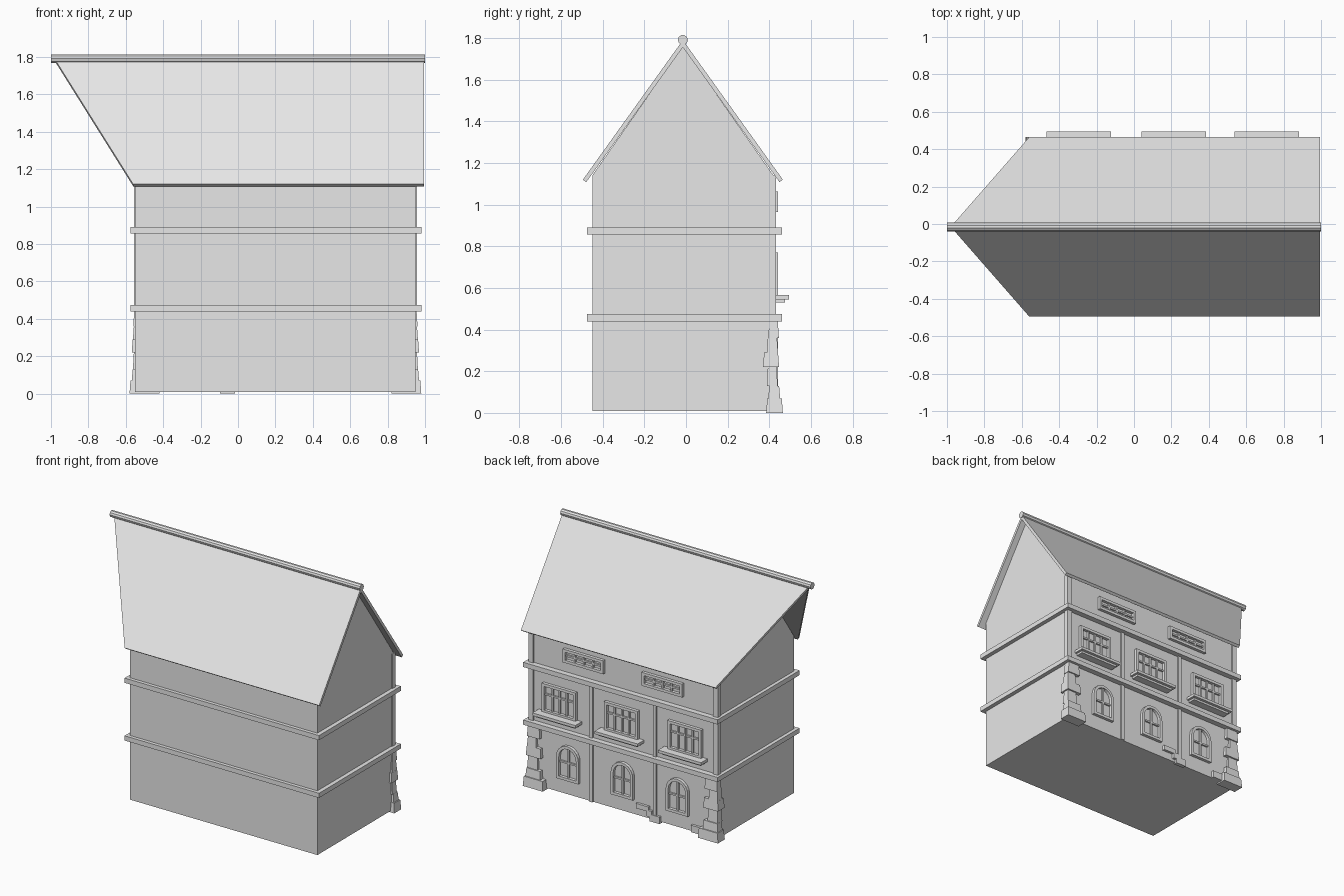
import bpy, bmesh, math
from mathutils import Vector

cube = bpy.data.objects.get("Cube")
if cube:
    bpy.data.objects.remove(cube, do_unlink=True)

grey = bpy.data.materials.new("plain_grey")
grey.use_nodes = True
grey.diffuse_color = (0.8, 0.8, 0.8, 1)
grey.node_tree.nodes["Principled BSDF"].inputs["Base Color"].default_value = (0.8, 0.8, 0.8, 1)

WALL = 0.42            # y of the detailed facade
X0, X1 = -0.55, 0.95   # ends of the house


def make(name, bm):
    bmesh.ops.recalc_face_normals(bm, faces=bm.faces)
    mesh = bpy.data.meshes.new(name)
    bm.to_mesh(mesh)
    bm.free()
    mesh.materials.append(grey)
    obj = bpy.data.objects.new(name, mesh)
    bpy.context.collection.objects.link(obj)
    return obj


def loft(name, start, end):
    """Solid between two matching outlines."""
    bm = bmesh.new()
    a = [bm.verts.new(p) for p in start]
    b = [bm.verts.new(p) for p in end]
    bm.faces.new(a)
    bm.faces.new(b)
    for i in range(len(a)):
        j = (i + 1) % len(a)
        bm.faces.new((a[i], a[j], b[j], b[i]))
    return make(name, bm)


def rect(x0, x1, y0, y1, z):
    return [(x0, y0, z), (x1, y0, z), (x1, y1, z), (x0, y1, z)]


def box(name, x0, x1, y0, y1, z0, z1):
    return loft(name, rect(x0, x1, y0, y1, z0), rect(x0, x1, y0, y1, z1))


def frame(name, outer, inner, y0, y1):
    """Raised ring on the facade between two xz outlines."""
    bm = bmesh.new()
    loops = [[bm.verts.new((x, y, z)) for x, z in pts]
             for pts, y in ((outer, y0), (outer, y1), (inner, y1), (inner, y0))]
    n = len(outer)
    for k in range(4):
        p, q = loops[k], loops[(k + 1) % 4]
        for i in range(n):
            j = (i + 1) % n
            bm.faces.new((p[i], p[j], q[j], q[i]))
    return make(name, bm)


def square(cx, half, z0, z1):
    return [(cx - half, z0), (cx + half, z0), (cx + half, z1), (cx - half, z1)]


def arch(cx, half, z0, z1):
    spring = z1 - half
    curve = [(cx + half * math.cos(math.pi * i / 10), spring + half * math.sin(math.pi * i / 10))
             for i in range(11)]
    return [(cx - half, z0), (cx + half, z0)] + curve


# House body with gable ends
gable = [(-0.45, 0.01), (WALL, 0.01), (WALL, 1.14), (-0.015, 1.76), (-0.45, 1.14)]
loft("house_body", [(X0, y, z) for y, z in gable], [(X1, y, z) for y, z in gable])

# Roof slopes with a raking end, and the ridge roll
for side, eave in (("front", -0.495), ("back", 0.465)):
    out = math.copysign(1, eave)
    top = [Vector(p) for p in ((-0.98, -0.015, 1.79), (0.995, -0.015, 1.79),
                               (0.995, eave, 1.12), (-0.56, eave, 1.12))]
    drop = Vector((0, -0.016 * out, -0.012))
    loft(side + "_roof", top, [p + drop for p in top])
ridge = [(-0.015 + 0.024 * math.cos(math.tau * i / 10), 1.791 + 0.024 * math.sin(math.tau * i / 10))
         for i in range(10)]
loft("ridge_roll", [(-1, y, z) for y, z in ridge], [(1, y, z) for y, z in ridge])

# Belt courses
for label, z in (("lower", 0.44), ("upper", 0.857)):
    box(label + "_belt", -0.575, 0.98, -0.475, 0.46, z, z + 0.034)

# Timber posts
for label, x0, x1 in (("right", X0 - 0.007, X0 + 0.03), ("left", X1 - 0.03, X1 + 0.007)):
    box(label + "_corner_post", x0, x1, 0.395, 0.432, 0.44, 1.14)
for i, x in enumerate((-0.05, 0.46)):
    box(f"middle_post_{i}", x - 0.013, x + 0.013, WALL - 0.01, 0.432, 0.01, 0.86)

# Stacked corner stones: z0, z1, inset along wall, y start, y end, overhang
stones = [(0.00, 0.07, 0.13, 0.385, 0.465, 0.03),
          (0.07, 0.13, 0.10, 0.395, 0.452, 0.018),
          (0.13, 0.22, 0.07, 0.388, 0.440, 0.012),
          (0.22, 0.29, 0.10, 0.370, 0.447, 0.018),
          (0.29, 0.36, 0.06, 0.388, 0.442, 0.012),
          (0.36, 0.44, 0.09, 0.395, 0.446, 0.010)]
for label, corner, s in (("left", X1, 1), ("right", X0, -1)):
    for i, (z0, z1, inset, y0, y1, over) in enumerate(stones):
        xa, xb = sorted((corner - s * inset, corner + s * over))
        t = 0.005
        loft(f"{label}_corner_stone_{i}", rect(xa, xb, y0, y1, z0),
             rect(xa + t, xb - t, y0 + t, y1 - t, z1))

# Loose facing stones at the foot of the wall
for i, (x, w, z0, z1) in enumerate(((0.045, 0.1, 0.065, 0.1), (-0.055, 0.08, 0, 0.05),
                                    (-0.01, 0.04, 0.03, 0.075), (-0.39, 0.09, 0.01, 0.06))):
    box(f"foot_stone_{i}", x - w / 2, x + w / 2, WALL - 0.01, 0.438, z0, z1)


def window(name, cx, half, z0, z1, outline, columns, rails):
    rim = 0.02
    frame(name + "_frame", outline(cx, half, z0, z1),
          outline(cx, half - rim, z0 + rim, z1 - rim), WALL - 0.005, 0.442)
    for i in range(1, columns):
        x = cx - half + rim + (half - rim) * 2 * i / columns
        box(f"{name}_mullion_{i}", x - 0.006, x + 0.006, WALL - 0.005, 0.433, z0 + 0.01, z1 - 0.01)
    for i, r in enumerate(rails):
        z = z0 + (z1 - z0) * r
        box(f"{name}_rail_{i}", cx - half + 0.01, cx + half - 0.01, WALL - 0.005, 0.432,
            z - 0.006, z + 0.006)


# Arched ground floor windows
for i, x in enumerate((-0.235, 0.205, 0.64)):
    window(f"arched_window_{i}", x, 0.088, 0.115, 0.365, arch, 2, (0.5,))

# Middle floor windows with projecting sills
for i, x in enumerate((-0.295, 0.2125, 0.71)):
    window(f"middle_window_{i}", x, 0.135, 0.56, 0.77, square, 4, (0.62,))
    box(f"window_sill_{i}", x - 0.172, x + 0.172, WALL - 0.01, 0.495, 0.545, 0.565)
    box(f"sill_support_{i}", x - 0.155, x + 0.155, WALL - 0.01, 0.475, 0.53, 0.545)

# Wide attic windows
for i, x in enumerate((-0.115, 0.515)):
    window(f"attic_window_{i}", x, 0.162, 0.965, 1.062, square, 4, (0.5,))
